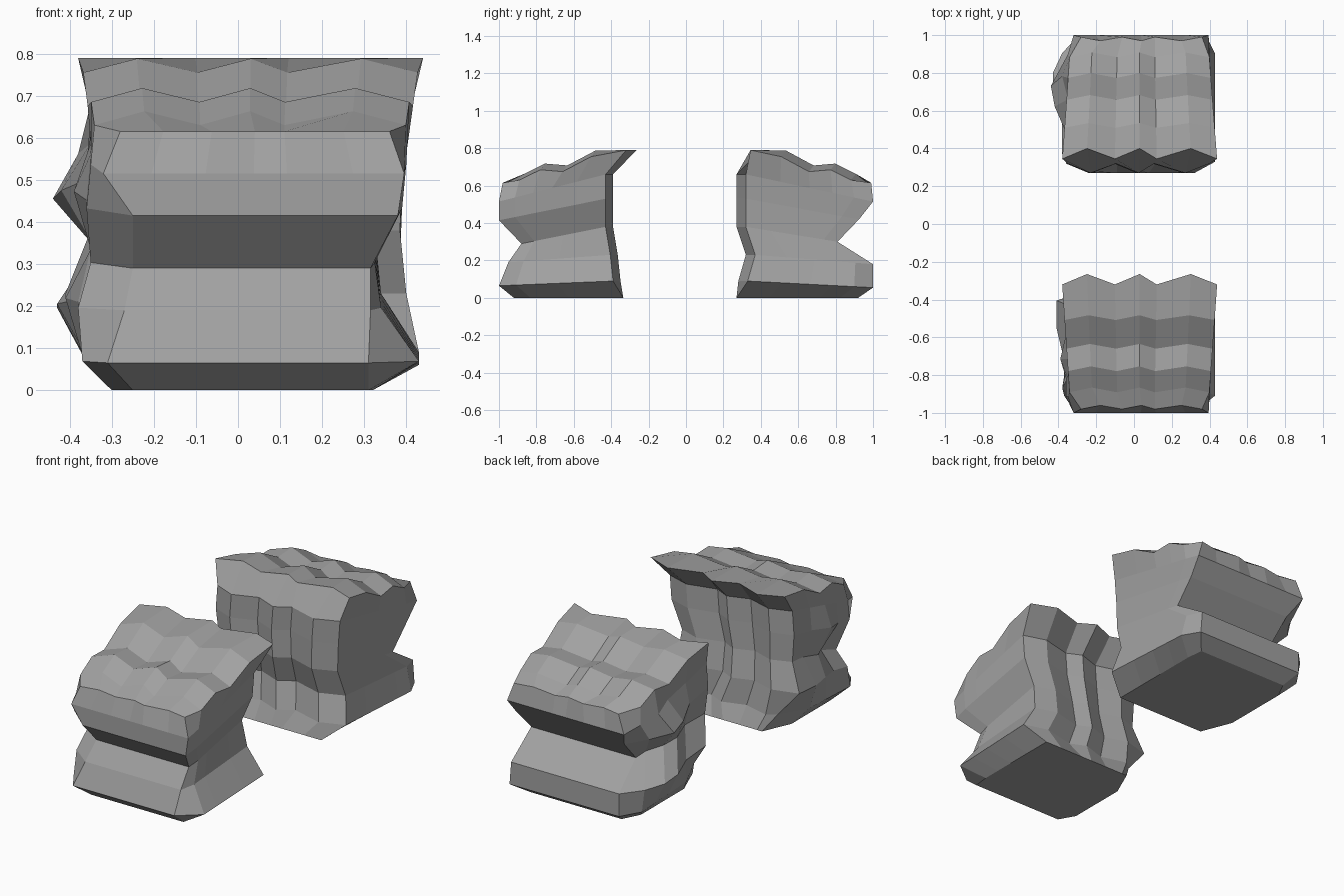
import bpy, bmesh

cube = bpy.data.objects.get("Cube")
if cube:
    bpy.data.objects.remove(cube, do_unlink=True)

stone = bpy.data.materials.new("stone_grey")
stone.use_nodes = True
GREY = (0.36, 0.36, 0.36, 1)
stone.diffuse_color = GREY
stone.node_tree.nodes["Principled BSDF"].inputs["Base Color"].default_value = GREY

# Fractions of the columns (left to right) and rows (outer face to inner face)
COLS = [0, .16, .34, .5, .61, .83, 1]
ROWS = [0, .15, .32, .5, .73, 1]
NI, NJ = len(COLS) - 1, len(ROWS) - 1
TOP_Z = [.615, .645, .70, .69, .77, .79]


def lerp(a, b, t):
    return a + (b - a) * t


def make_rock(name, layers, lip_flute, wall_flute, rim_zig, bumps):
    """layers: (x left, x right, outer x left, outer x right, y outer, y inner, z outer, z inner)"""
    bm = bmesh.new()
    last = len(layers) - 1

    def point(k, i, j):
        xl, xr, oxl, oxr, yo, yi, zo, zi = layers[k]
        t = ROWS[j]
        if j == 0:                       # outer face has its own width
            xl, xr = oxl, oxr
        elif k == last:                  # top narrows towards the outer face
            xl, xr = xl * lerp(.88, 1, t), xr * lerp(.89, 1, t)
        x, y, z = lerp(xl, xr, COLS[i]), lerp(yo, yi, t), lerp(zo, zi, t)
        if j == NJ and i % 2 and k > 0:  # fluted inner face
            y += lip_flute if k == last else wall_flute
        if k == last:                    # bumpy top
            z = TOP_Z[j]
            if 0 < j < NJ:
                z += .018 if i % 2 else -.015
                y += .015 if i % 2 else -.01
            elif j == 0 and i % 2:
                y += rim_zig
        if i == 0:                       # craggy left side
            x += bumps.get((k, j), 0)
        return bm.verts.new((x, y, z))

    # Rings of points around the wall, then the top grid
    loop = ([(i, 0) for i in range(NI)] + [(NI, j) for j in range(NJ)] +
            [(i, NJ) for i in range(NI, 0, -1)] + [(0, j) for j in range(NJ, 0, -1)])
    rings = [[point(k, i, j) for i, j in loop] for k in range(last)]
    grid = {(i, j): point(last, i, j) for i in range(NI + 1) for j in range(NJ + 1)}
    rings.append([grid[p] for p in loop])
    n = len(loop)
    for low, high in zip(rings, rings[1:]):
        for a in range(n):
            b = (a + 1) % n
            bm.faces.new((low[a], low[b], high[b], high[a]))
    for i in range(NI):
        for j in range(NJ):
            bm.faces.new((grid[i, j], grid[i + 1, j], grid[i + 1, j + 1], grid[i, j + 1]))
    bm.faces.new(rings[0])
    bmesh.ops.recalc_face_normals(bm, faces=bm.faces)

    mesh = bpy.data.meshes.new(name)
    bm.to_mesh(mesh)
    bm.free()
    mesh.materials.append(stone)
    obj = bpy.data.objects.new(name, mesh)
    bpy.context.collection.objects.link(obj)


# Front rock: banded face towards -y, fluted face towards +y
make_rock("front_rock", [
    (-.30, .32, -.25, .31, -.92, -.335, 0, 0),
    (-.37, .43, -.31, .31, -1.0, -.39, .065, .09),
    (-.38, .34, -.27, .315, -.95, -.405, .19, .23),
    (-.35, .325, -.25, .315, -.88, -.43, .29, .38),
    (-.36, .39, -.25, .38, -1.0, -.43, .415, .53),
    (-.35, .40, -.32, .395, -1.0, -.43, .515, .66),
    (-.38, .44, -.28, .36, -.98, -.32, .615, .79)],
    lip_flute=.055, wall_flute=.04, rim_zig=.02,
    bumps={(0, 5): .07, (1, 5): .08, (2, 5): -.03, (2, 4): -.03, (2, 2): .02,
           (3, 2): .04, (3, 4): .02, (4, 3): -.03})

# Back rock: banded face towards +y, fluted face towards -y
make_rock("back_rock", [
    (-.30, .32, -.25, .31, .92, .27, 0, 0),
    (-.36, .43, -.29, .38, 1.0, .33, .055, .09),
    (-.38, .40, -.29, .37, 1.0, .37, .18, .23),
    (-.34, .385, -.26, .38, .81, .32, .30, .38),
    (-.36, .39, -.27, .385, .925, .32, .42, .53),
    (-.35, .40, -.32, .395, 1.0, .32, .515, .66),
    (-.38, .44, -.28, .36, .99, .345, .615, .79)],
    lip_flute=.055, wall_flute=-.05, rim_zig=-.02,
    bumps={(0, 5): .07, (1, 5): .08, (2, 2): -.05, (2, 3): -.05, (3, 1): .07,
           (3, 2): .02, (3, 4): .03, (4, 2): -.08, (4, 3): -.06, (5, 2): -.03})
